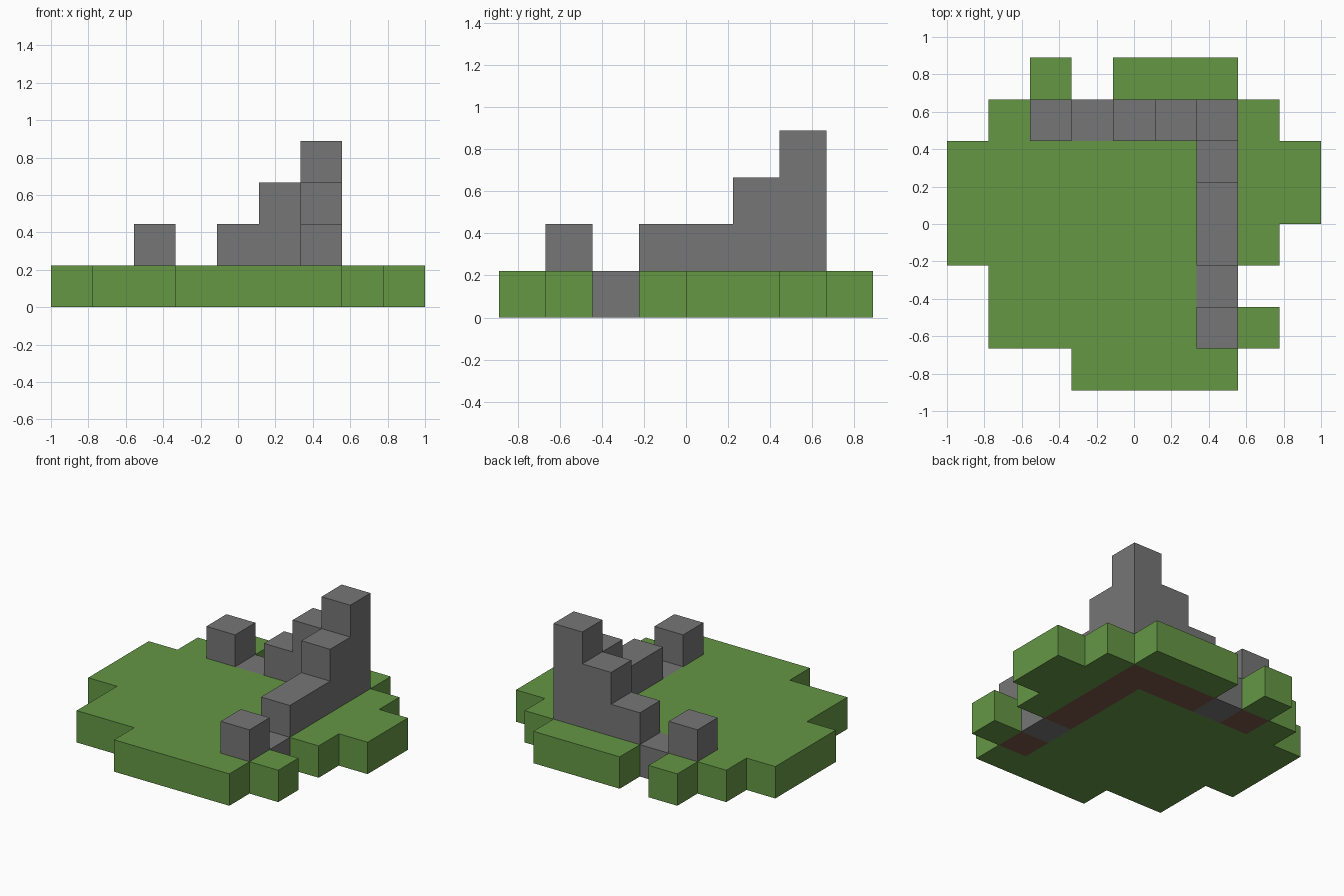
import bpy
import bmesh
from mathutils import Vector

if "Cube" in bpy.data.objects:
    bpy.data.objects.remove(bpy.data.objects["Cube"], do_unlink=True)

CELL = 2 / 9

# Floor plan, back row first: g grass, s stone slab, a/b/c wall one to three blocks high
PLAN = [
    "..g.ggg..",
    ".gasabcg.",
    "ggggggbgg",
    "ggggggagg",
    "ggggggag.",
    ".gggggs..",
    ".gggggag.",
    "...gggg..",
]
WALL_HEIGHT = {"a": 1, "b": 2, "c": 3}
SIDES = [Vector(d) for d in ((1, 0, 0), (-1, 0, 0), (0, 1, 0), (0, -1, 0), (0, 0, 1), (0, 0, -1))]


def material(name, rgb):
    mat = bpy.data.materials.new(name)
    mat.use_nodes = True
    colour = (*rgb, 1)
    mat.diffuse_color = colour
    mat.node_tree.nodes["Principled BSDF"].inputs["Base Color"].default_value = colour
    return mat


def block_part(name, cells, mat):
    """Outer skin of a set of grid blocks, with flat areas merged."""
    bm = bmesh.new()
    offset = Vector((len(PLAN[0]), len(PLAN), 0)) / 2
    for cell in cells:
        centre = Vector(cell) + Vector((0.5, 0.5, 0.5)) - offset
        for n in SIDES:
            if tuple(int(c) for c in Vector(cell) + n) in cells:
                continue
            u = Vector((n.y, n.z, n.x))
            v = n.cross(u)
            corners = [n + u + v, n - u + v, n - u - v, n + u - v]
            bm.faces.new([bm.verts.new((centre + c / 2) * CELL) for c in corners])
    bmesh.ops.remove_doubles(bm, verts=bm.verts, dist=0.001)
    bmesh.ops.dissolve_limit(bm, angle_limit=0.01, verts=bm.verts, edges=bm.edges)
    bm.normal_update()
    mesh = bpy.data.meshes.new(name)
    bm.to_mesh(mesh)
    bm.free()
    mesh.materials.append(mat)
    obj = bpy.data.objects.new(name, mesh)
    bpy.context.collection.objects.link(obj)


# Sort the plan into blocks of each kind
grass, dirt, stone = set(), set(), set()
for y, row in enumerate(reversed(PLAN)):
    for x, kind in enumerate(row):
        if kind == "g":
            grass.add((x, y, 0))
        elif kind == "s":
            stone.add((x, y, 0))
        elif kind in WALL_HEIGHT:
            dirt.add((x, y, 0))
            stone.update((x, y, z + 1) for z in range(WALL_HEIGHT[kind]))

# Grassy ground, earth under the wall, and the ruined corner wall
block_part("grass_ground", grass, material("grass green", (0.13, 0.31, 0.06)))
block_part("earth_footing", dirt, material("earth brown", (0.20, 0.10, 0.07)))
block_part("ruined_wall", stone, material("stone grey", (0.18, 0.18, 0.18)))
